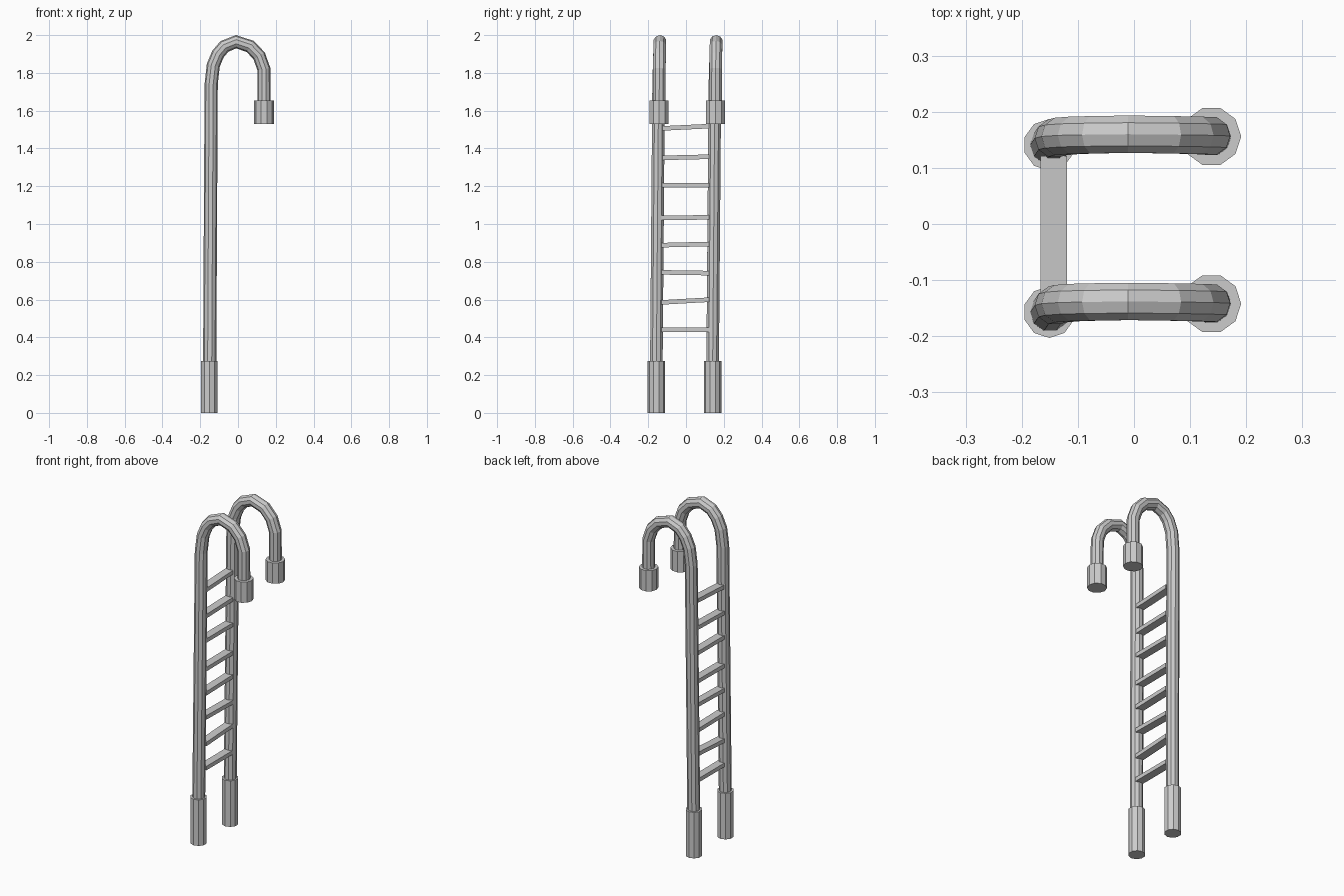
import bpy, bmesh, math
from mathutils import Vector

if "Cube" in bpy.data.objects:
    bpy.data.objects.remove(bpy.data.objects["Cube"])

SIDES = 10
SPACING = 0.298          # second rail is a shifted copy of the first


def sweep(name, path, radii, turn=0.0):
    """Capped flat-sided tube along a path lying roughly in the xz plane."""
    pts = [Vector(p) for p in path]
    bm = bmesh.new()
    rings = []
    for i, p in enumerate(pts):
        a, b = pts[max(i - 1, 0)], pts[min(i + 1, len(pts) - 1)]
        if 0 < i < len(pts) - 1:
            t = (p - a).normalized() + (b - p).normalized()
        else:
            t = b - a
        t.normalize()
        side = Vector((0, 1, 0))
        side = (side - t * side.dot(t)).normalized()
        out = side.cross(t)
        ring = []
        for k in range(SIDES):
            ang = turn + 2 * math.pi * k / SIDES
            ring.append(bm.verts.new(p + radii * (out * math.cos(ang) + side * math.sin(ang))))
        rings.append(ring)
    for r, s in zip(rings, rings[1:]):
        for k in range(SIDES):
            n = (k + 1) % SIDES
            bm.faces.new((r[k], r[n], s[n], s[k]))
    bm.faces.new(rings[0])
    bm.faces.new(rings[-1])
    bmesh.ops.recalc_face_normals(bm, faces=bm.faces)
    return finish(name, bm)


def finish(name, bm):
    mesh = bpy.data.meshes.new(name)
    bm.to_mesh(mesh)
    bm.free()
    obj = bpy.data.objects.new(name, mesh)
    bpy.context.collection.objects.link(obj)
    return obj


# Rail centre line: tall post, bent over into a hook (x, y, z)
hook = [(-0.150, -0.157, 0.26), (-0.142, -0.145, 1.74), (-0.131, -0.142, 1.84),
        (-0.106, -0.140, 1.90), (-0.072, -0.139, 1.94), (-0.010, -0.138, 1.965),
        (0.065, -0.139, 1.94), (0.112, -0.140, 1.89), (0.137, -0.141, 1.82),
        (0.138, -0.142, 1.64)]

for label, dy in (("near", 0.0), ("far", SPACING)):
    shift = Vector((0, dy, 0))
    # Bent rail
    sweep("rail_" + label, [Vector(p) + shift for p in hook], 0.035)
    # Long foot sleeve
    sweep("foot_sleeve_" + label,
          [Vector((-0.151, -0.157, z)) + shift for z in (0.0, 0.275)], 0.046, math.pi / 2)
    # Short sleeve on the hook end
    sweep("hook_sleeve_" + label,
          [Vector((0.138, -0.142, z)) + shift for z in (1.653, 1.529)], 0.053)

# Rungs: (height, rise from near to far end), flat bars slightly uneven
rungs = [(0.441, 0.0), (0.592, 0.014), (0.742, -0.004), (0.891, 0.006),
         (1.034, 0.002), (1.204, 0.0), (1.353, 0.006), (1.512, 0.012)]
for i, (z, rise) in enumerate(rungs):
    bm = bmesh.new()
    bmesh.ops.create_cube(bm, size=1.0)
    for v in bm.verts:
        far = v.co.y
        v.co = Vector((-0.143 + v.co.x * 0.048, -0.004 + far * 0.25,
                       z + v.co.z * 0.024 + far * rise))
    finish(f"rung_{i + 1}", bm)
